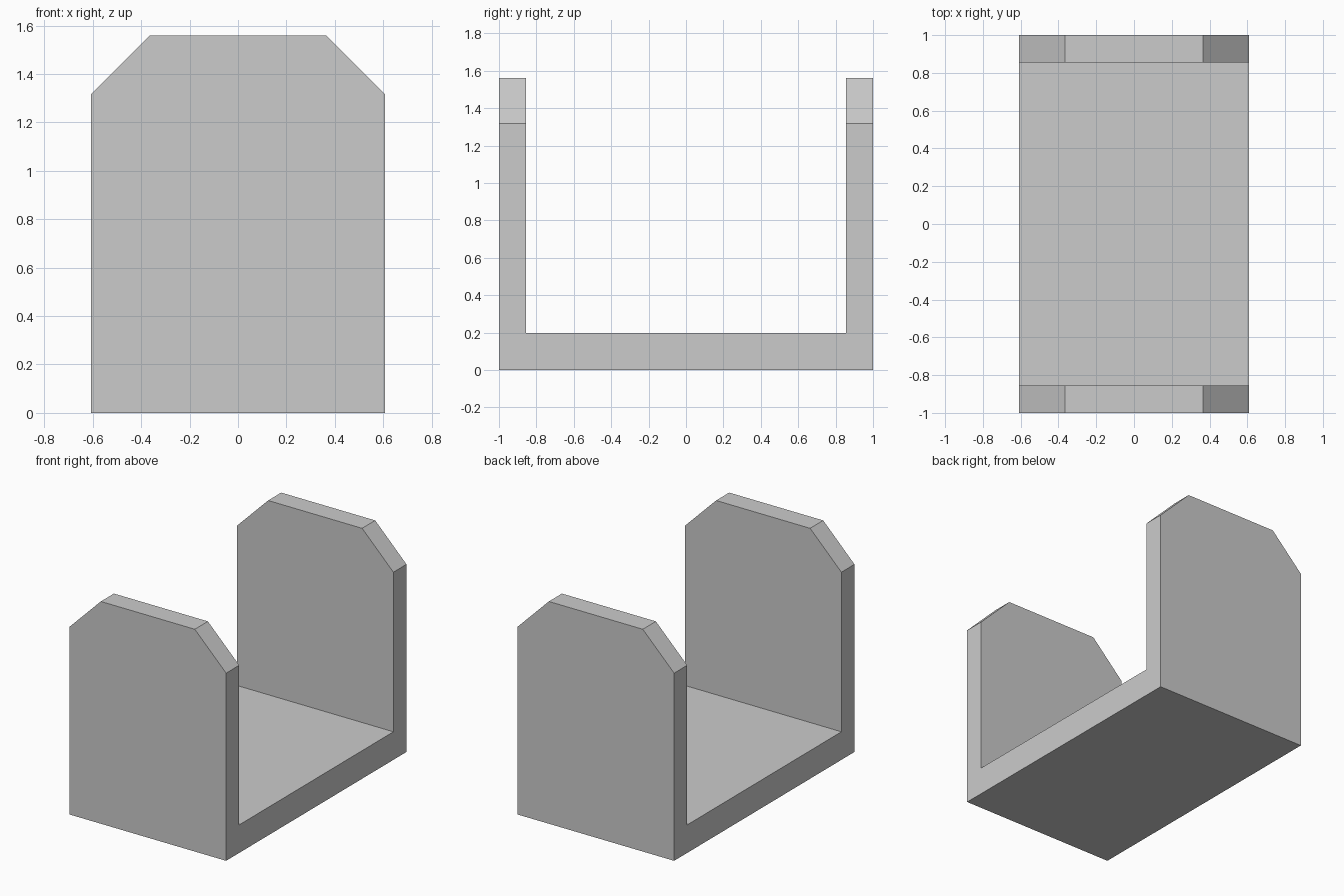
import bpy
import bmesh

cube = bpy.data.objects.get("Cube")
if cube:
    bpy.data.objects.remove(cube, do_unlink=True)

HALF_W, HALF_L, HEIGHT = 0.608, 1.0, 1.56
WALL, BASE, CHAMFER = 0.145, 0.197, 0.243

# Plain grey material
grey = bpy.data.materials.new("plain_grey")
grey.use_nodes = True
colour = (0.6, 0.6, 0.6, 1)
grey.diffuse_color = colour
grey.node_tree.nodes["Principled BSDF"].inputs["Base Color"].default_value = colour

# U-shaped side profile, extruded across the width
inner = HALF_L - WALL
profile = [(-HALF_L, 0), (HALF_L, 0), (HALF_L, HEIGHT), (inner, HEIGHT),
           (inner, BASE), (-inner, BASE), (-inner, HEIGHT), (-HALF_L, HEIGHT)]
bm = bmesh.new()
face = bm.faces.new([bm.verts.new((-HALF_W, y, z)) for y, z in profile])
out = bmesh.ops.extrude_face_region(bm, geom=[face])
moved = [v for v in out["geom"] if isinstance(v, bmesh.types.BMVert)]
bmesh.ops.translate(bm, verts=moved, vec=(2 * HALF_W, 0, 0))
bmesh.ops.recalc_face_normals(bm, faces=bm.faces)

# Chamfered upper corners of both end walls
corners = [e for e in bm.edges
           if all(v.co.z > HEIGHT - 0.01 for v in e.verts)
           and abs(e.verts[0].co.x - e.verts[1].co.x) < 0.01]
bmesh.ops.bevel(bm, geom=corners, offset=CHAMFER, offset_type='OFFSET',
                segments=1, affect='EDGES')

mesh = bpy.data.meshes.new("u_bracket")
bm.to_mesh(mesh)
bm.free()
mesh.materials.append(grey)
bracket = bpy.data.objects.new("u_bracket", mesh)
bpy.context.collection.objects.link(bracket)
